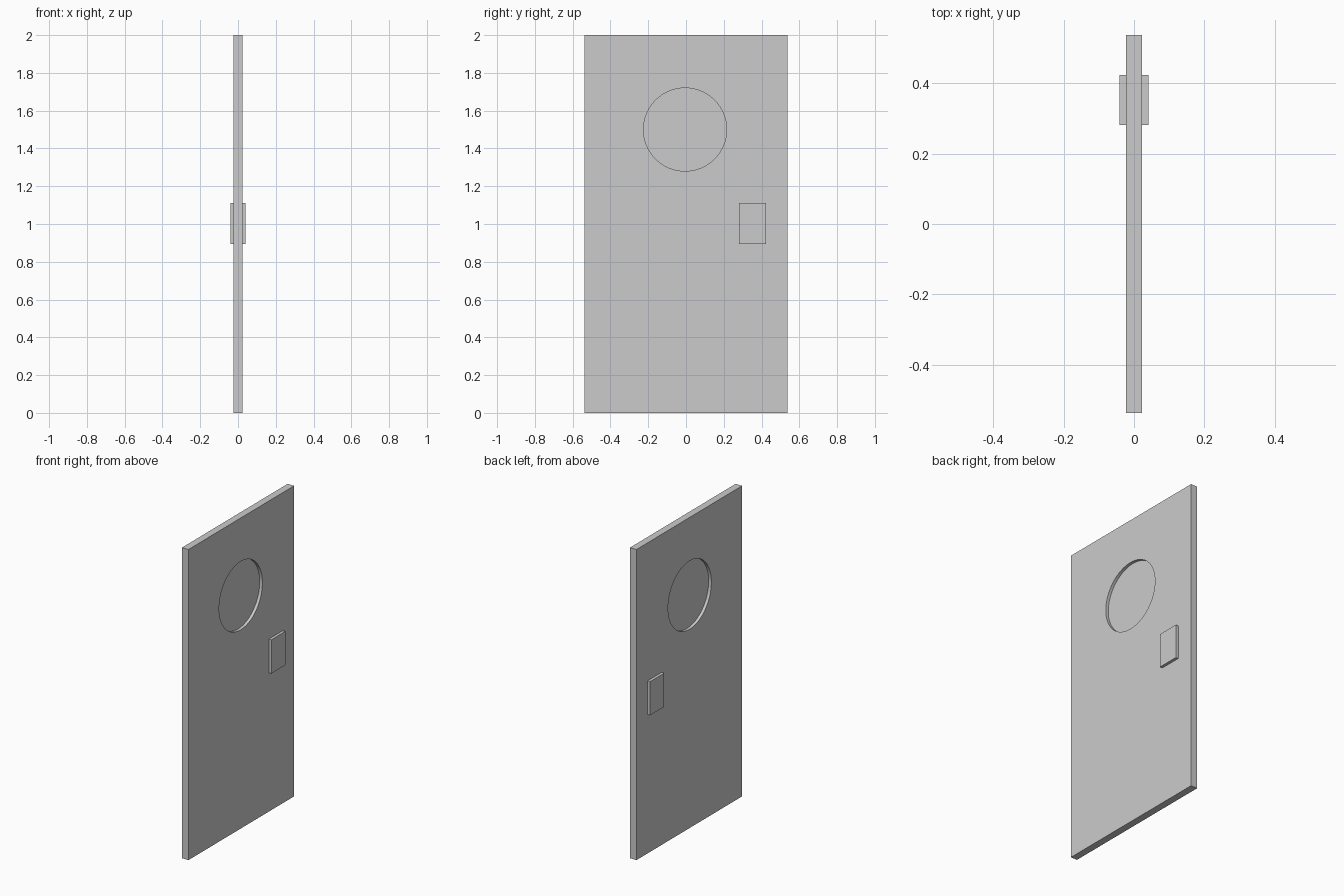
import bpy
import math

if "Cube" in bpy.data.objects:
    bpy.data.objects.remove(bpy.data.objects["Cube"])

HALF_T = 0.023               # half thickness of the door
WIN = (0, -0.005, 1.5)       # window centre
WIN_R = 0.22


def box(name, lo, hi):
    centre = [(a + b) / 2 for a, b in zip(lo, hi)]
    bpy.ops.mesh.primitive_cube_add(size=1, location=centre)
    ob = bpy.context.object
    ob.name = name
    ob.scale = [b - a for a, b in zip(lo, hi)]
    bpy.ops.object.transform_apply(location=False, rotation=False, scale=True)
    return ob


def disc(name, radius, depth):
    bpy.ops.mesh.primitive_cylinder_add(vertices=64, radius=radius, depth=depth,
                                        location=WIN, rotation=(0, math.pi / 2, 0))
    ob = bpy.context.object
    ob.name = name
    return ob


# door leaf with a round window opening
door = box("door_panel", (-HALF_T, -0.537, 0), (HALF_T, 0.537, 2))
cutter = disc("window_cutter", WIN_R, 0.2)
cut = door.modifiers.new("window_opening", 'BOOLEAN')
cut.operation = 'DIFFERENCE'
cut.solver = 'EXACT'
cut.object = cutter
bpy.context.view_layer.objects.active = door
bpy.ops.object.modifier_apply(modifier=cut.name)
bpy.data.objects.remove(cutter)
bpy.ops.object.select_all(action='DESELECT')
door.select_set(True)
bpy.ops.object.shade_smooth_by_angle(angle=math.radians(30))

# thin round pane set in the middle of the opening
pane = disc("window_pane", WIN_R, 0.008)
bpy.ops.object.shade_smooth_by_angle(angle=math.radians(30))

# push plates, one on each face
for side, name in ((1, "right_push_plate"), (-1, "left_push_plate")):
    x0, x1 = sorted((side * HALF_T, side * 0.041))
    box(name, (x0, 0.281, 0.894), (x1, 0.423, 1.111))
